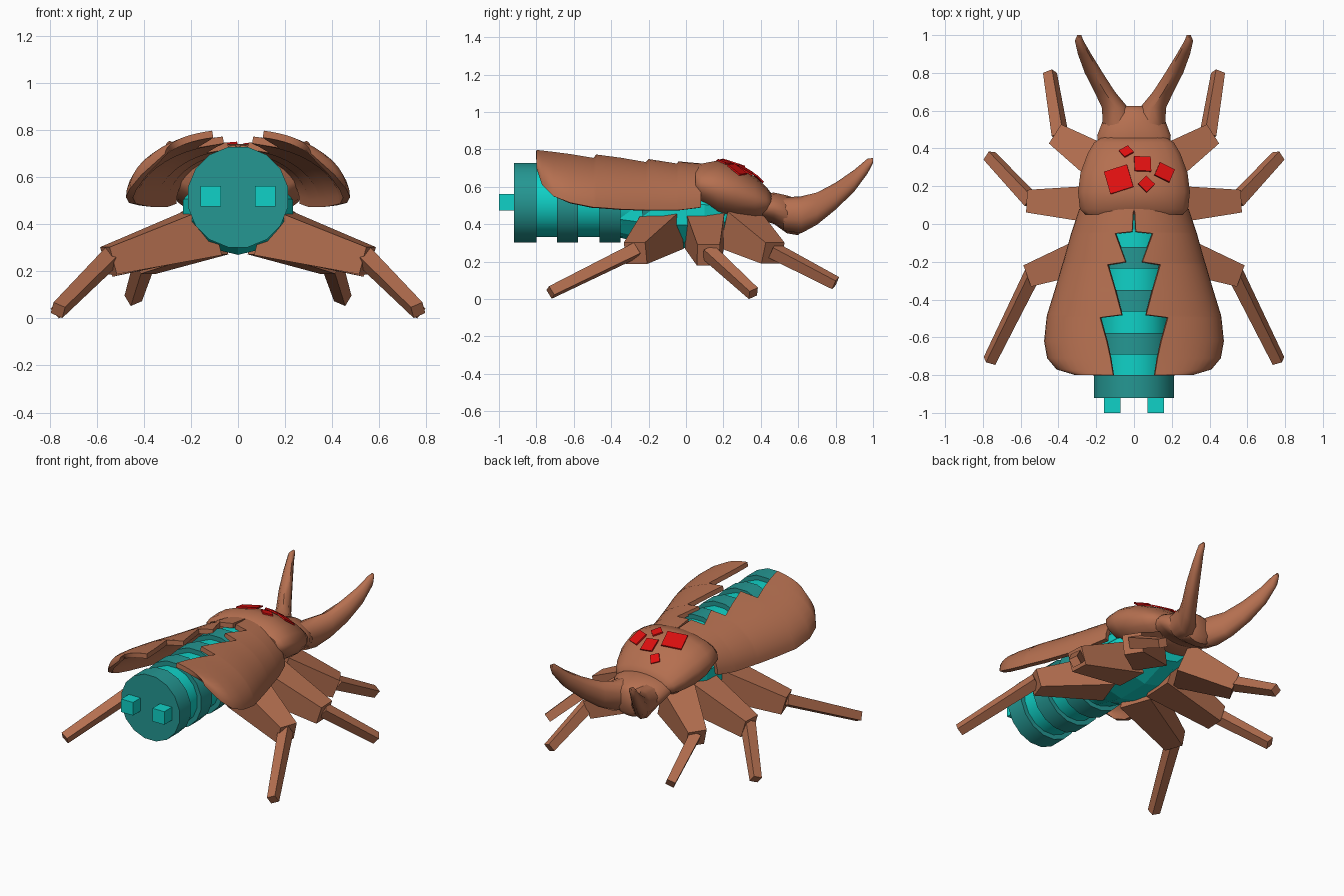
import bpy
import bmesh
import math
from mathutils import Vector, Matrix
from mathutils.bvhtree import BVHTree

default_cube = bpy.data.objects.get("Cube")
if default_cube:
    bpy.data.objects.remove(default_cube, do_unlink=True)


def make_material(name, color):
    material = bpy.data.materials.new(name)
    material.use_nodes = True
    material.diffuse_color = (*color, 1)
    shader = material.node_tree.nodes["Principled BSDF"]
    shader.inputs["Base Color"].default_value = (*color, 1)
    shader.inputs["Roughness"].default_value = 0.7
    return material


brown = make_material("brown shell", (0.46, 0.16, 0.08))
cyan = make_material("bright cyan", (0.005, 0.64, 0.57))
teal = make_material("dull teal", (0.018, 0.31, 0.29))
red = make_material("red spots", (0.74, 0.005, 0.005))


def finish(bm, name, material, mirror=False, thickness=0, smooth=0):
    """Turn a bmesh into an object, with optional shell, mirror and smoothing."""
    mesh = bpy.data.meshes.new(name)
    bm.to_mesh(mesh)
    bm.free()
    mesh.materials.append(material)
    obj = bpy.data.objects.new(name, mesh)
    bpy.context.collection.objects.link(obj)
    bpy.ops.object.select_all(action="DESELECT")
    obj.select_set(True)
    bpy.context.view_layer.objects.active = obj
    if thickness:
        shell = obj.modifiers.new("shell", "SOLIDIFY")
        shell.thickness = thickness
        shell.offset = -1
        bpy.ops.object.modifier_apply(modifier=shell.name)
    if mirror:
        copy = obj.modifiers.new("mirror", "MIRROR")
        copy.use_mirror_merge = False
        bpy.ops.object.modifier_apply(modifier=copy.name)
    if smooth:
        bpy.ops.object.shade_smooth_by_angle(angle=math.radians(smooth))
    return obj


def bridge(bm, rings, closed):
    """Join neighbouring rows of vertices with quads."""
    for first, second in zip(rings, rings[1:]):
        count = len(first)
        for i in range(count if closed else count - 1):
            j = (i + 1) % count
            bm.faces.new((first[i], second[i], second[j], first[j]))


def loft(name, rows, material, sides=16, **options):
    """Closed skin over elliptical rings along y: (y, x, z, x radius, z radius)."""
    bm = bmesh.new()
    rings = []
    for y, x, z, rx, rz in rows:
        angles = [math.tau * (i + 0.5) / sides for i in range(sides)]
        rings.append([bm.verts.new((x + rx * math.cos(a), y, z + rz * math.sin(a)))
                      for a in angles])
    bridge(bm, rings, True)
    bm.faces.new(rings[0])
    bm.faces.new(rings[-1])
    bmesh.ops.recalc_face_normals(bm, faces=bm.faces)
    return finish(bm, name, material, **options)


def beam(name, start, end, start_size, end_size, roll=0):
    """Square tapered bar between two points, on both sides."""
    bm = bmesh.new()
    start, end = Vector(start), Vector(end)
    along = (end - start).normalized()
    turn = Matrix.Rotation(math.radians(roll), 3, along)
    side = turn @ along.cross(Vector((0, 0, 1))).normalized()
    up = side.cross(along)
    rings = []
    for point, size in ((start, start_size), (end, end_size)):
        rings.append([bm.verts.new(point + (side * a + up * b) * size / 2)
                      for a, b in ((-1, -1), (1, -1), (1, 1), (-1, 1))])
    bridge(bm, rings, True)
    bm.faces.new(rings[0])
    bm.faces.new(rings[1])
    bmesh.ops.recalc_face_normals(bm, faces=bm.faces)
    return finish(bm, name, brown, mirror=True)


# Segmented abdomen: a bright core with wider dull bands
axis = 0.515


def drum(name, back, front, radius, material):
    rows = [(y, 0, axis, radius, radius) for y in (back, front)]
    return loft(name, rows, material, smooth=30)


drum("abdomen_core", -0.85, 0.12, 0.187, cyan)
drum("end_cap", -0.92, -0.80, 0.217, teal)
for i in range(3):
    back = -0.69 + i * 0.227
    drum(f"abdomen_band_{i + 1}", back, back + 0.113, 0.217, teal)

# Two terminals on the end cap
bm = bmesh.new()
bmesh.ops.create_cube(bm, size=0.087,
                      matrix=Matrix.Translation((0.115, -0.9565, 0.518)))
finish(bm, "terminals", cyan, mirror=True)

# Faceted belly that carries the legs
loft("belly", [(-0.36, 0, 0.47, 0.17, 0.14), (-0.12, 0, 0.45, 0.245, 0.18),
               (0.10, 0, 0.45, 0.235, 0.175), (0.30, 0, 0.46, 0.15, 0.11)],
     cyan, sides=10)


# Thorax and head: rows of y, half width, top, bottom
def bulge(name, rows):
    return loft(name, [(y, 0, (top + low) / 2, wide, (top - low) / 2)
                       for y, wide, top, low in rows],
                brown, sides=20, smooth=50)


thorax = bulge("thorax", [
    (0.05, 0.26, 0.70, 0.53), (0.08, 0.29, 0.725, 0.49), (0.17, 0.30, 0.742, 0.43),
    (0.27, 0.287, 0.715, 0.41), (0.37, 0.25, 0.655, 0.41), (0.43, 0.215, 0.60, 0.43),
    (0.46, 0.17, 0.56, 0.46)])
bulge("head", [
    (0.40, 0.19, 0.56, 0.42), (0.47, 0.197, 0.57, 0.40), (0.54, 0.17, 0.555, 0.35),
    (0.60, 0.12, 0.535, 0.34), (0.625, 0.075, 0.51, 0.37)])

# Pair of curved horns
loft("horns", [
    (0.52, 0.08, 0.455, 0.09, 0.088), (0.615, 0.1, 0.45, 0.073, 0.099),
    (0.70, 0.155, 0.483, 0.057, 0.086), (0.80, 0.213, 0.55, 0.05, 0.072),
    (0.90, 0.262, 0.633, 0.037, 0.058), (0.97, 0.29, 0.71, 0.024, 0.04),
    (1.0, 0.29, 0.74, 0.011, 0.014)], brown, sides=10, mirror=True, smooth=50)

# Wing cases with torn inner edges: rows of y, inner x, outer x, rim height
wing_rows = [
    (0.08, 0.003, 0.29, 0.49), (-0.04, 0.01, 0.33, 0.475), (-0.05, 0.10, 0.333, 0.475),
    (-0.20, 0.045, 0.375, 0.475), (-0.215, 0.14, 0.38, 0.475), (-0.35, 0.10, 0.42, 0.48),
    (-0.48, 0.065, 0.46, 0.49), (-0.495, 0.18, 0.463, 0.49), (-0.62, 0.145, 0.476, 0.515),
    (-0.71, 0.125, 0.46, 0.55), (-0.77, 0.115, 0.41, 0.61), (-0.80, 0.11, 0.31, 0.70)]
bm = bmesh.new()
rings = []
columns = 10
for y, inner, outer, rim in wing_rows:
    top = 0.725 + 0.09 * (0.08 - y)
    first = math.asin(inner / outer)
    ring = []
    for i in range(columns + 1):
        a = first + (math.pi / 2 - first) * i / columns
        ring.append(bm.verts.new((outer * math.sin(a), y, rim + (top - rim) * math.cos(a))))
    rings.append(ring)
bridge(bm, rings, False)
finish(bm, "wing_cases", brown, mirror=True, thickness=0.03, smooth=50)

# Three pairs of legs: root, knee, foot
legs = {
    "front": ((0.13, 0.29, 0.37), (0.40, 0.465, 0.245), (0.445, 0.80, 0.085)),
    "middle": ((0.13, 0.10, 0.37), (0.55, 0.12, 0.235), (0.765, 0.36, 0.03)),
    "back": ((0.13, -0.12, 0.37), (0.55, -0.27, 0.245), (0.765, -0.725, 0.035)),
}
for place, (root, knee, foot) in legs.items():
    beam(f"{place}_thighs", root, knee, 0.21, 0.12)
    shin_start = Vector(knee) + Vector((-0.01, 0, 0.015))
    beam(f"{place}_shins", shin_start, foot, 0.068, 0.055, roll=25)

# Red square plates lying on the thorax: x, y, size, turn in degrees
surface = BVHTree.FromPolygons([v.co for v in thorax.data.vertices],
                               [p.vertices for p in thorax.data.polygons])
spots = [(-0.08, 0.235, 0.128, 17), (-0.04, 0.38, 0.057, 35), (0.045, 0.315, 0.088, 0),
         (0.16, 0.27, 0.088, -25), (0.065, 0.21, 0.064, 45)]
for i, (x, y, size, turn) in enumerate(spots):
    point, normal, _, _ = surface.ray_cast(Vector((x, y, 2)), Vector((0, 0, -1)))
    tilt = Vector((0, 0, 1)).rotation_difference(normal).to_matrix().to_4x4()
    spin = Matrix.Rotation(math.radians(turn), 4, "Z")
    bm = bmesh.new()
    bmesh.ops.create_cube(bm, size=1, matrix=Matrix.Translation(point + normal * 0.006)
                          @ tilt @ spin @ Matrix.Diagonal((size, size, 0.009, 1)))
    finish(bm, f"red_spot_{i + 1}", red)
